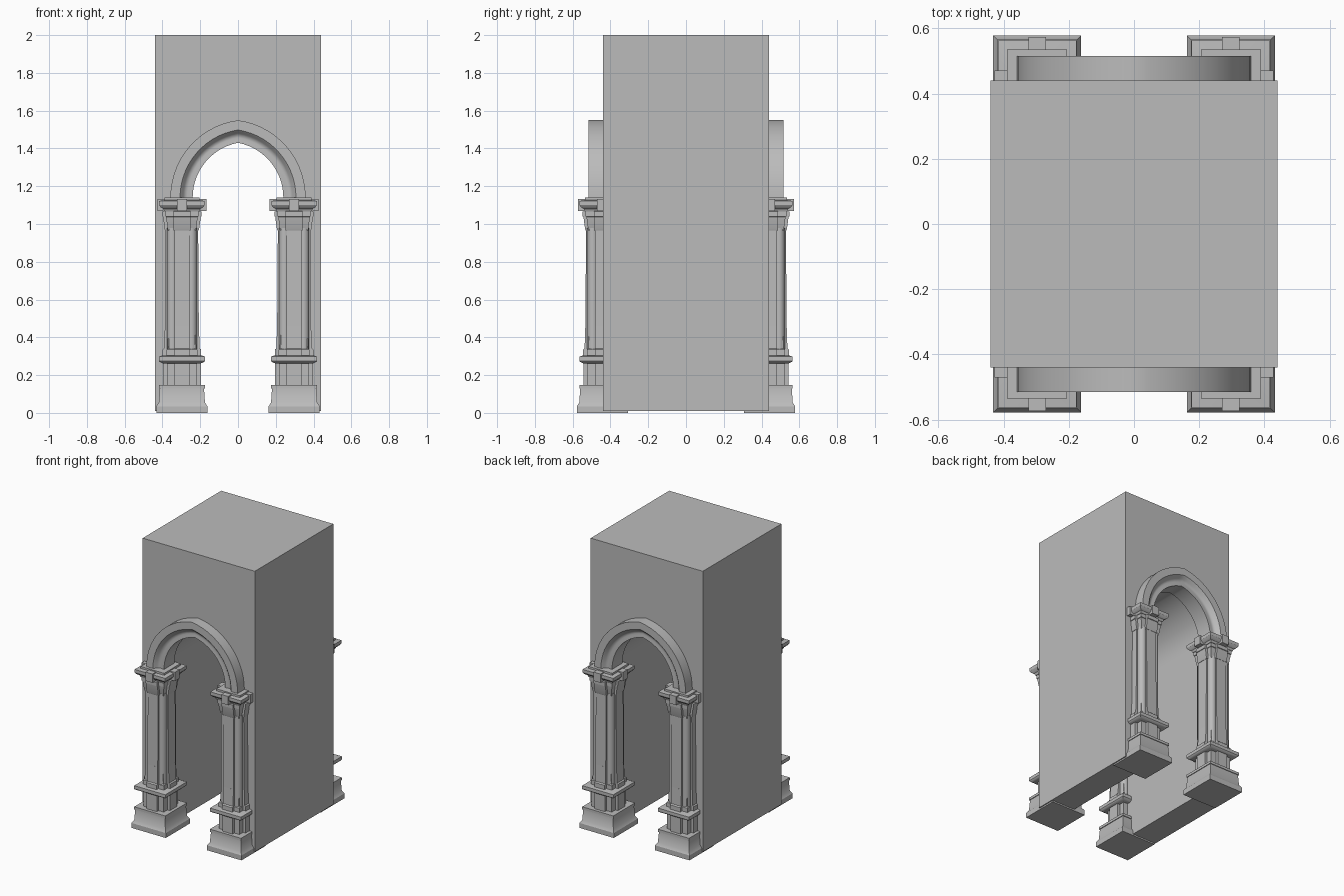
import bpy, bmesh, math
from mathutils import Vector

cube = bpy.data.objects.get("Cube")
if cube:
    bpy.data.objects.remove(cube, do_unlink=True)

stone = bpy.data.materials.new("grey_stone")
stone.use_nodes = True
GREY = (0.5, 0.5, 0.5, 1)
stone.diffuse_color = GREY
stone.node_tree.nodes["Principled BSDF"].inputs["Base Color"].default_value = GREY

SPRING, OFFSET = 1.14, 0.055      # springing height and arc centre offset
COL_X, COL_Y = 0.297, 0.443       # column centres
FACE = 0.44                       # half width of the block


def finish(bm, name):
    bmesh.ops.recalc_face_normals(bm, faces=bm.faces)
    mesh = bpy.data.meshes.new(name)
    bm.to_mesh(mesh)
    bm.free()
    mesh.materials.append(stone)
    obj = bpy.data.objects.new(name, mesh)
    bpy.context.collection.objects.link(obj)
    bpy.ops.object.select_all(action='DESELECT')
    obj.select_set(True)
    bpy.context.view_layer.objects.active = obj
    bpy.ops.object.shade_smooth_by_angle(angle=math.radians(32))
    return obj


def pointed_arc(r, steps=14):
    """Points of a pointed arch from the right springing to the left one."""
    top = math.acos(OFFSET / r)
    right = [(r * math.cos(top * i / steps) - OFFSET,
              SPRING + r * math.sin(top * i / steps)) for i in range(steps + 1)]
    return right + [(-x, z) for x, z in reversed(right[:-1])]


def loft(bm, rings, caps=True):
    """Skin closed rings of points in order."""
    loops = [[bm.verts.new(p) for p in ring] for ring in rings]
    n = len(loops[0])
    for a, b in zip(loops, loops[1:]):
        for i in range(n):
            j = (i + 1) % n
            bm.faces.new((a[i], a[j], b[j], b[i]))
    if caps:
        bm.faces.new(loops[0])
        bm.faces.new(loops[-1])


def square(h, z):
    return [(h, -h, z), (h, h, z), (-h, h, z), (-h, -h, z)]


def stepped(h, arm, core, z):
    """Square core with a narrow projecting face on every side."""
    quarter = [(h, -arm), (h, arm), (core, arm), (core, core), (arm, core)]
    pts = []
    for q in range(4):
        for x, y in quarter:
            for _ in range(q):
                x, y = -y, x
            pts.append((x, y, z))
    return pts


# Tower block with a pointed passage from front to back
outline = [(0.25, 0.01)] + pointed_arc(0.305) + [(-0.25, 0.01)]
outline += [(-FACE, 0.01), (-FACE, 2), (FACE, 2), (FACE, 0.01)]
bm = bmesh.new()
loft(bm, [[(x, y, z) for x, z in outline] for y in (-FACE, FACE)])
finish(bm, "tower_block")

# Arch mouldings: (radius, depth) section swept along the pointed arc
section = [(0.413, 0.37), (0.413, 0.515), (0.362, 0.515), (0.352, 0.505),
           (0.344, 0.493), (0.334, 0.485), (0.322, 0.483), (0.308, 0.486),
           (0.295, 0.486), (0.295, 0.37)]
for side, label in ((-1, "front"), (1, "back")):
    bm = bmesh.new()
    arcs = [[(x, side * y, z) for x, z in pointed_arc(r)] for r, y in section]
    loft(bm, list(zip(*arcs)))
    finish(bm, label + "_arch_moulding")

# Column parts as (half width, height) profiles
plinth = [(0.135, 0), (0.135, 0.035), (0.122, 0.055), (0.117, 0.13),
          (0.122, 0.13), (0.122, 0.148), (0.1, 0.148)]
cornice = [(0.1, 0.262), (0.118, 0.27), (0.122, 0.275), (0.122, 0.298), (0.1, 0.305)]
abacus = [(0.092, 1.065), (0.098, 1.08), (0.112, 1.088), (0.12, 1.1),
          (0.12, 1.122), (0.092, 1.126), (0.092, 1.14)]
die = [(0.1, 0.14), (0.1, 0.265)]
shaft_base = [(0.102, 0.3), (0.102, 0.335), (0.094, 0.342), (0.09, 0.46)]
shaft = [(0.09, 0.42), (0.086, 0.975)]
neck = [(0.088, 0.965), (0.091, 0.972), (0.1, 1.038), (0.104, 1.04),
        (0.104, 1.065), (0.09, 1.07)]


def column(name, cx, cy):
    bm = bmesh.new()
    for profile in (plinth, cornice, abacus):
        loft(bm, [square(h, z) for h, z in profile])
    for profile, arm, inset in ((die, 0.04, 0.02), (shaft_base, 0.04, 0.02),
                                (shaft, 0.04, 0.03), (neck, 0.045, 0.016)):
        loft(bm, [stepped(h, arm, h - inset, z) for h, z in profile])
    # Round colonnettes in the corners of the shaft
    for sx in (-1, 1):
        for sy in (-1, 1):
            ring = [(sx * 0.05 + 0.03 * math.cos(t * math.tau / 16),
                     sy * 0.05 + 0.03 * math.sin(t * math.tau / 16)) for t in range(16)]
            loft(bm, [[(x, y, z) for x, y in ring] for z in (0.33, 0.98)])
    # Small blocks projecting from the middle of each capital side
    for q in range(4):
        c, s = round(math.cos(q * math.pi / 2)), round(math.sin(q * math.pi / 2))
        flat = [(0.09, -0.027), (0.13, -0.027), (0.13, 0.027), (0.09, 0.027)]
        loft(bm, [[(c * x - s * y, s * x + c * y, z) for x, y in flat]
                  for z in (1.07, 1.132)])
    bmesh.ops.translate(bm, verts=bm.verts, vec=Vector((cx, cy, 0)))
    finish(bm, name)


for sy, depth in ((-1, "front"), (1, "back")):
    for sx, hand in ((-1, "right"), (1, "left")):
        column(f"{depth}_{hand}_column", sx * COL_X, sy * COL_Y)
